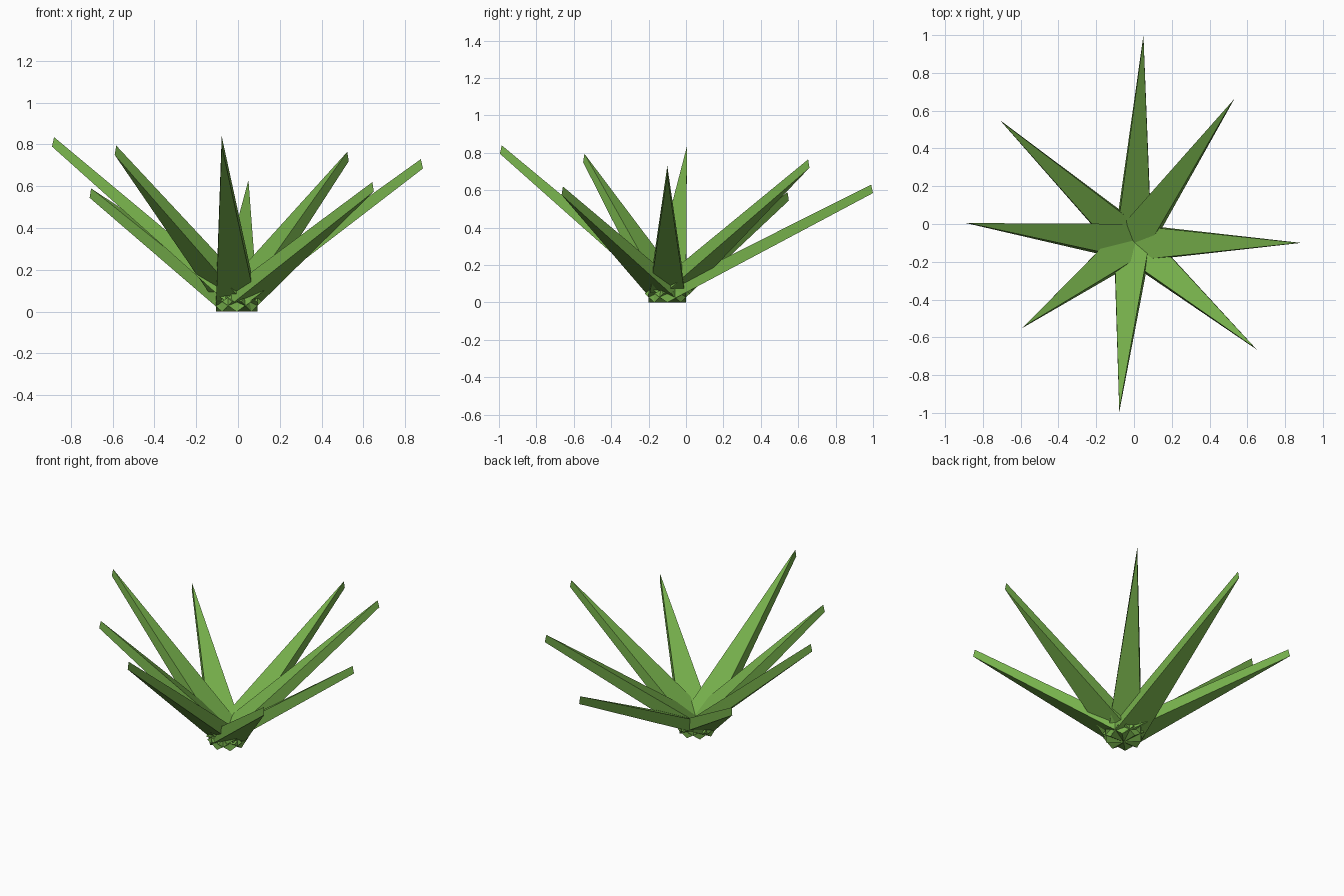
import bpy
import math
from mathutils import Vector

if "Cube" in bpy.data.objects:
    bpy.data.objects.remove(bpy.data.objects["Cube"])

green = bpy.data.materials.new("leaf green")
green.diffuse_color = (0.18, 0.43, 0.07, 1.0)
green.use_nodes = True
green.node_tree.nodes["Principled BSDF"].inputs["Base Color"].default_value = green.diffuse_color

CENTRE = Vector((-0.006, -0.1, 0.0))
HALF_WIDTH = 0.1

# Outer tip of each leaf, counter-clockwise from the right in 45 degree steps
TIPS = [
    (0.885, -0.10, 0.73), (0.53, 0.66, 0.765), (0.05, 1.00, 0.63), (-0.71, 0.55, 0.59),
    (-0.89, 0.005, 0.835), (-0.59, -0.55, 0.795), (-0.078, -0.995, 0.84), (0.65, -0.665, 0.62),
]


def leaf(index, tip):
    """Thin triangular wedge whose root end leans back over the plant centre."""
    a = index * math.pi / 4
    out = Vector((math.cos(a), math.sin(a), 0))
    side = Vector((-math.sin(a), math.cos(a), 0)) * HALF_WIDTH
    top_tip = Vector(tip) - out * 0.01
    low_tip = Vector((tip[0], tip[1], tip[2] - 0.045))
    low = CENTRE
    top = CENTRE - out * 0.07 + Vector((0, 0, 0.048))
    verts = [low - side, low + side, low_tip, top - side, top + side, top_tip]
    faces = [(0, 1, 2)[::-1], (3, 5, 4)[::-1], (0, 2, 5, 3), (2, 1, 4, 5), (1, 0, 3, 4)]
    mesh = bpy.data.meshes.new("leaf")
    mesh.from_pydata(verts, [], faces)
    mesh.materials.append(green)
    mesh.update()
    obj = bpy.data.objects.new(f"leaf_{index + 1}", mesh)
    bpy.context.collection.objects.link(obj)


# Rosette of leaves
for i, t in enumerate(TIPS):
    leaf(i, t)
